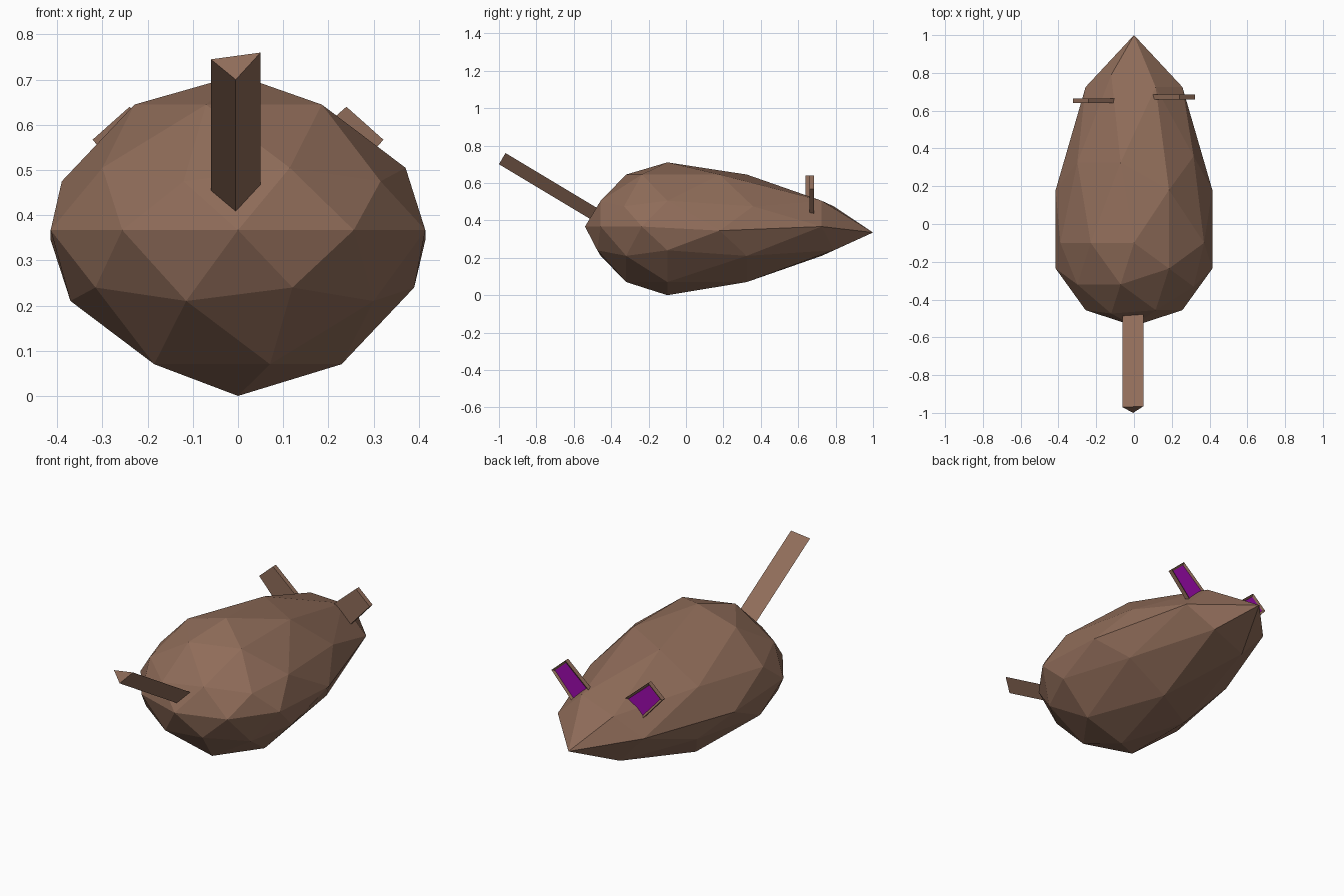
import bpy, bmesh
from mathutils import Vector

if "Cube" in bpy.data.objects:
    bpy.data.objects.remove(bpy.data.objects["Cube"])


def material(name, rgb):
    m = bpy.data.materials.new(name)
    m.diffuse_color = (*rgb, 1)
    m.use_nodes = True
    m.node_tree.nodes["Principled BSDF"].inputs["Base Color"].default_value = m.diffuse_color
    return m


BROWN = material("brown fur", (0.275, 0.15, 0.1))
PURPLE = material("purple inner ear", (0.33, 0.003, 0.41))


def finish(bm, name, *mats):
    me = bpy.data.meshes.new(name)
    bm.to_mesh(me)
    bm.free()
    for m in mats:
        me.materials.append(m)
    ob = bpy.data.objects.new(name, me)
    bpy.context.collection.objects.link(ob)
    return ob


def remap(v, table):
    """Piecewise linear remap through (input, output) pairs."""
    for (a, fa), (b, fb) in zip(table, table[1:]):
        if v <= b:
            return fa + (fb - fa) * (v - a) / (b - a)
    return table[-1][1]


# Body: low-poly ball, flattened and drawn out into a pointed nose at +y
Y_MAP = [(-1, -0.54), (0, -0.10), (0.309, 0.18), (0.5, 0.325),
         (0.809, 0.725), (0.851, 0.79), (1, 1.0)]
Z_MAP = [(-1, 0.0), (-0.851, 0.07), (-0.526, 0.21), (-0.447, 0.24), (0, 0.367),
         (0.447, 0.475), (0.526, 0.505), (0.851, 0.645), (1, 0.71)]
bm = bmesh.new()
bmesh.ops.create_icosphere(bm, subdivisions=2, radius=1)
for v in bm.verts:
    x, y, z = -v.co.x, -v.co.y, v.co.z
    v.co = (x * 0.436, remap(y, Y_MAP), remap(z, Z_MAP))
    if abs(z) < 0.01 and y > 0.95:            # nose tip dips
        v.co.z = 0.335
    elif abs(z) < 0.01 and 0.2 < y < 0.5:     # cheeks dip slightly
        v.co.z = 0.345
finish(bm, "body", BROWN)


def prism(profile, offset):
    """Closed solid: a flat profile swept along an offset."""
    bm = bmesh.new()
    face = bm.faces.new([bm.verts.new(p) for p in profile])
    ext = bmesh.ops.extrude_face_region(bm, geom=[face], use_keep_orig=True)
    for g in ext["geom"]:
        if isinstance(g, bmesh.types.BMVert):
            g.co += Vector(offset)
    bmesh.ops.recalc_face_normals(bm, faces=bm.faces)
    return bm


# Tail: slightly rolled three-sided bar
finish(prism([(-0.005, -1.0, 0.70), (0.05, -0.965, 0.76), (-0.06, -0.97, 0.745)],
             (0, 0.60, -0.36)), "tail", BROWN)

# Ears: thin tapered plates leaning outward, purple recess facing the nose
for side, name, y in ((-1, "left_ear", 0.64), (1, "right_ear", 0.66)):
    outline = [(0.24, 0.64), (0.322, 0.567), (0.18, 0.41), (0.08, 0.50)]
    bm = prism([(side * x, y, z) for x, z in outline], (0, 0.025, 0))
    front = max(bm.faces, key=lambda f: f.normal.y)
    bmesh.ops.inset_region(bm, faces=[front], thickness=0.016, depth=-0.008)
    front.material_index = 1
    finish(bm, name, BROWN, PURPLE)
